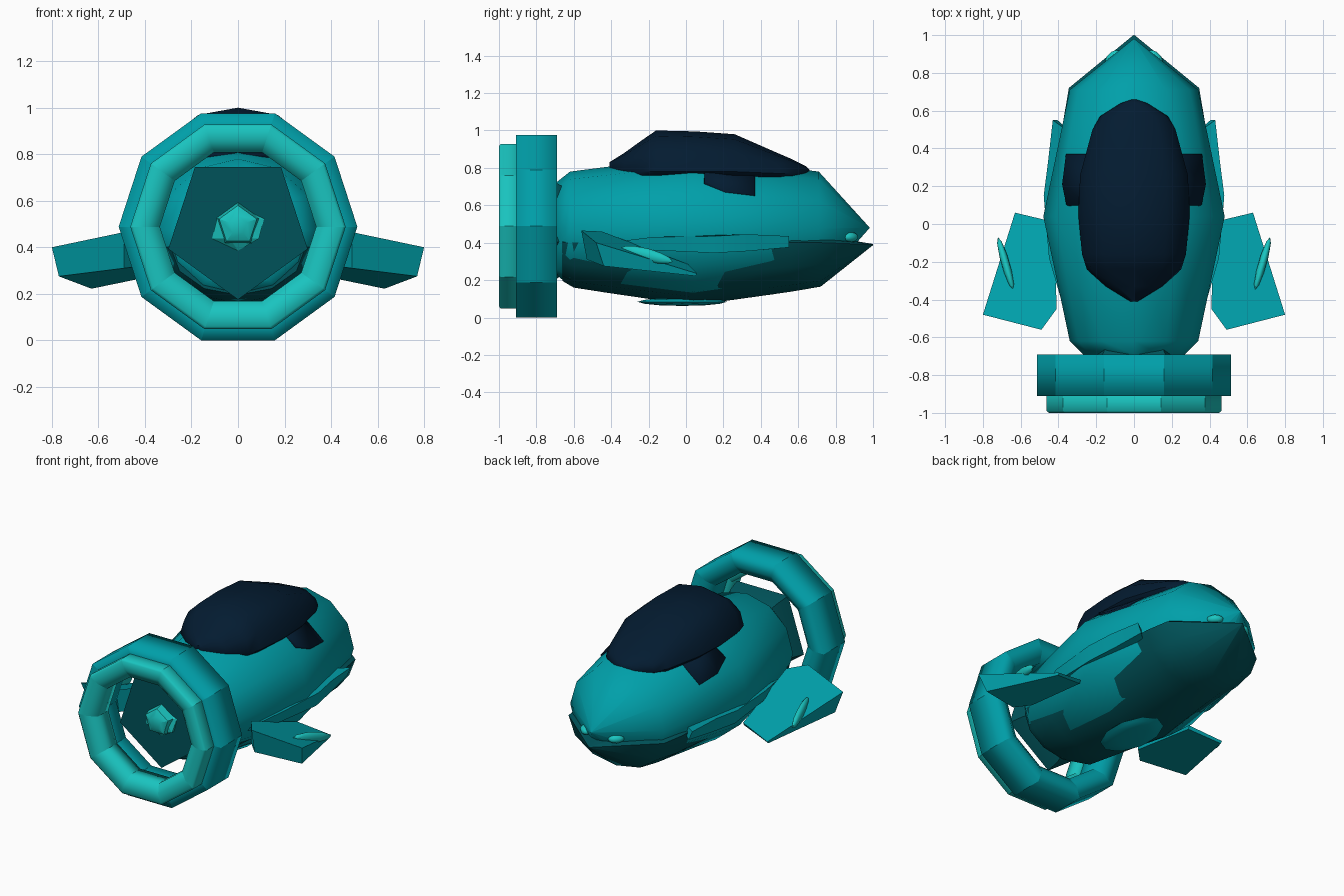
import bpy, bmesh
from math import sin, cos, pi, radians, copysign
from mathutils import Vector

cube = bpy.data.objects.get("Cube")
if cube:
    bpy.data.objects.remove(cube, do_unlink=True)


def material(name, rgb):
    m = bpy.data.materials.new(name)
    m.use_nodes = True
    m.diffuse_color = (*rgb, 1)
    m.node_tree.nodes["Principled BSDF"].inputs["Base Color"].default_value = (*rgb, 1)
    return m


TEAL = material("teal", (0.0, 0.35, 0.40))
LIGHT = material("light teal", (0.01, 0.56, 0.53))
DARK = material("dark teal", (0.0, 0.085, 0.10))
NAVY = material("navy", (0.001, 0.011, 0.03))


def finish(name, bm, mat, angle=30):
    bmesh.ops.remove_doubles(bm, verts=bm.verts, dist=0.0005)
    bmesh.ops.recalc_face_normals(bm, faces=bm.faces)
    mesh = bpy.data.meshes.new(name)
    bm.to_mesh(mesh)
    bm.free()
    mesh.materials.append(mat)
    ob = bpy.data.objects.new(name, mesh)
    bpy.context.collection.objects.link(ob)
    bpy.ops.object.select_all(action="DESELECT")
    ob.select_set(True)
    bpy.context.view_layer.objects.active = ob
    if angle:
        bpy.ops.object.shade_smooth_by_angle(angle=radians(angle))
    return ob


def bridge(bm, rows, wrap=True):
    """Join equal rows of vertices with quads."""
    for a, b in zip(rows, rows[1:]):
        n = len(a)
        for i in range(n if wrap else n - 1):
            j = (i + 1) % n
            bm.faces.new((a[i], a[j], b[j], b[i]))


def loft(name, sections, mat, n=12, angle=50, power=1):
    """Sections along y: (y, half width, centre z, height up, height down)."""
    bm = bmesh.new()
    rows = []
    for y, w, zc, up, down in sections:
        row = []
        for i in range(n):
            a = 2 * pi * i / n
            x = w * copysign(abs(cos(a)) ** power, cos(a))
            row.append(bm.verts.new((x, y, zc + sin(a) * (up if sin(a) > 0 else down))))
        rows.append(row)
    bridge(bm, rows)
    bm.faces.new(rows[0])
    bm.faces.new(rows[-1])
    return finish(name, bm, mat, angle)


def ring(name, profile, mat, n=10):
    """Ten rounded segments about the y axis, creased where they meet."""
    bm = bmesh.new()
    rows = []
    for i in range(n):
        a = 2 * pi * i / n
        rows.append([bm.verts.new((r * cos(a), y, 0.488 + r * sin(a))) for r, y in profile])
    bridge(bm, rows + rows[:1])
    for f in bm.faces:
        f.smooth = True
    for row in rows:
        for u, v in zip(row, row[1:] + row[:1]):
            bm.edges.get((u, v)).smooth = False
    return finish(name, bm, mat, 0)


def gem(name, centre, size, mat, subdivisions=1, turn=0):
    bm = bmesh.new()
    bmesh.ops.create_icosphere(bm, subdivisions=subdivisions, radius=1)
    for v in bm.verts:
        v.co = Vector(a * b for a, b in zip(v.co, size))
    ob = finish(name, bm, mat, 50 if subdivisions > 1 else 0)
    ob.location = centre
    ob.rotation_euler.z = turn
    return ob


def prism(name, top, bottom, mat, side):
    bm = bmesh.new()
    rows = [[bm.verts.new((x * side, y, z)) for x, y, z in pts] for pts in (top, bottom)]
    bridge(bm, rows)
    bm.faces.new(rows[0])
    bm.faces.new(rows[1])
    return finish(name, bm, mat)


def pentagon(name, rings, zc, start, mat):
    """Five-sided stack of (y, radius) rings."""
    bm = bmesh.new()
    rows = []
    for y, r in rings:
        rows.append([bm.verts.new((r * cos(a), y, zc + r * sin(a)))
                     for a in [start + 2 * pi * i / 5 for i in range(5)]])
    bridge(bm, rows)
    bm.faces.new(rows[0])
    bm.faces.new(rows[-1])
    return finish(name, bm, mat)


# Hull and the darker belly that juts forward beneath it
loft("hull", [(-0.69, 0.27, 0.475, 0.25, 0.25), (-0.62, 0.34, 0.475, 0.305, 0.305),
              (0.04, 0.48, 0.475, 0.39, 0.39), (0.71, 0.34, 0.475, 0.305, 0.305),
              (0.98, 0.003, 0.48, 0.003, 0.003)], TEAL)
loft("belly", [(-0.66, 0.29, 0.40, 0.05, 0.205), (-0.60, 0.325, 0.40, 0.05, 0.24),
               (-0.42, 0.34, 0.40, 0.05, 0.268), (0.04, 0.385, 0.40, 0.05, 0.335),
               (0.45, 0.37, 0.40, 0.05, 0.278), (0.56, 0.372, 0.40, 0.05, 0.262),
               (0.72, 0.345, 0.40, 0.04, 0.235), (1.0, 0.003, 0.39, 0.003, 0.003)], DARK)
gem("belly_patch", (0, -0.02, 0.084), (0.14, 0.24, 0.022), TEAL, 2)

# Canopy
loft("canopy", [(-0.41, 0.02, 0.81, 0.02, 0.05), (-0.33, 0.15, 0.79, 0.09, 0.06),
                (-0.24, 0.25, 0.78, 0.165, 0.06), (-0.16, 0.275, 0.78, 0.22, 0.06),
                (0.05, 0.295, 0.78, 0.215, 0.06), (0.26, 0.285, 0.78, 0.20, 0.06),
                (0.50, 0.22, 0.77, 0.105, 0.06), (0.57, 0.18, 0.77, 0.075, 0.05),
                (0.64, 0.07, 0.77, 0.04, 0.04), (0.66, 0.01, 0.78, 0.01, 0.01)], NAVY, power=0.75)

# Canopy side flaps lie just proud of the hull
bm = bmesh.new()
rows = []
for y, w, h, low in ((0.10, 0.465, 0.38, 41), (0.21, 0.445, 0.366, 33), (0.37, 0.412, 0.346, 31)):
    angles = [radians(d) for d in (low, 60, 90, 120, 180 - low)]
    rows.append([bm.verts.new((1.02 * w * cos(a), y, 0.475 + 1.02 * h * sin(a))) for a in angles])
bridge(bm, rows, wrap=False)
flaps = finish("canopy_flaps", bm, NAVY)
thick = flaps.modifiers.new("thickness", "SOLIDIFY")
thick.thickness = 0.03
thick.offset = -1

# Five-sided engine bulkhead with its nozzle
pentagon("engine_bulkhead", ((-0.66, 0.26), (-0.70, 0.29), (-0.79, 0.315)), 0.49, -pi / 2, DARK)
gem("nozzle", (0, -0.79, 0.48), (0.125, 0.04, 0.095), LIGHT)
pentagon("nozzle_tip", ((-0.78, 0.10), (-0.84, 0.085), (-0.86, 0.04)), 0.495, -0.3 * pi, LIGHT)

# Tail rings
ring("outer_ring", [(0.513, -0.91), (0.513, -0.69), (0.43, -0.69), (0.37, -0.73),
                    (0.37, -0.87), (0.43, -0.91)], TEAL)
ring("inner_ring", [(0.463, -0.90), (0.463, -0.99), (0.45, -1.0), (0.39, -0.997),
                    (0.336, -0.965), (0.336, -0.86), (0.40, -0.86)], LIGHT)

# Mirrored side parts
for side, label in ((1, "left"), (-1, "right")):
    prism(label + "_wing",
          [(0.41, -0.45, 0.46), (0.49, -0.56, 0.465), (0.80, -0.48, 0.40), (0.63, 0.06, 0.235),
           (0.42, 0.01, 0.285)],
          [(0.41, -0.45, 0.32), (0.49, -0.53, 0.31), (0.77, -0.44, 0.275), (0.63, 0.05, 0.222),
           (0.42, 0.0, 0.265)], TEAL, side)
    gem(label + "_wing_light", (0.68 * side, -0.21, 0.335), (0.022, 0.15, 0.035), LIGHT, 2,
        radians(-16) * side).rotation_euler.x = radians(-14)
    prism(label + "_side_strip",
          [(0.38, -0.42, 0.40), (0.45, -0.18, 0.43), (0.478, 0.15, 0.435), (0.455, 0.33, 0.445),
           (0.43, 0.55, 0.435), (0.36, 0.5, 0.43)],
          [(0.36, -0.42, 0.37), (0.435, -0.18, 0.36), (0.46, 0.15, 0.345), (0.435, 0.33, 0.355),
           (0.405, 0.55, 0.375), (0.35, 0.5, 0.37)], TEAL, side)
    gem(label + "_nose_light", (0.112 * side, 0.88, 0.43), (0.03, 0.05, 0.027), LIGHT, 2,
        radians(45) * side)
